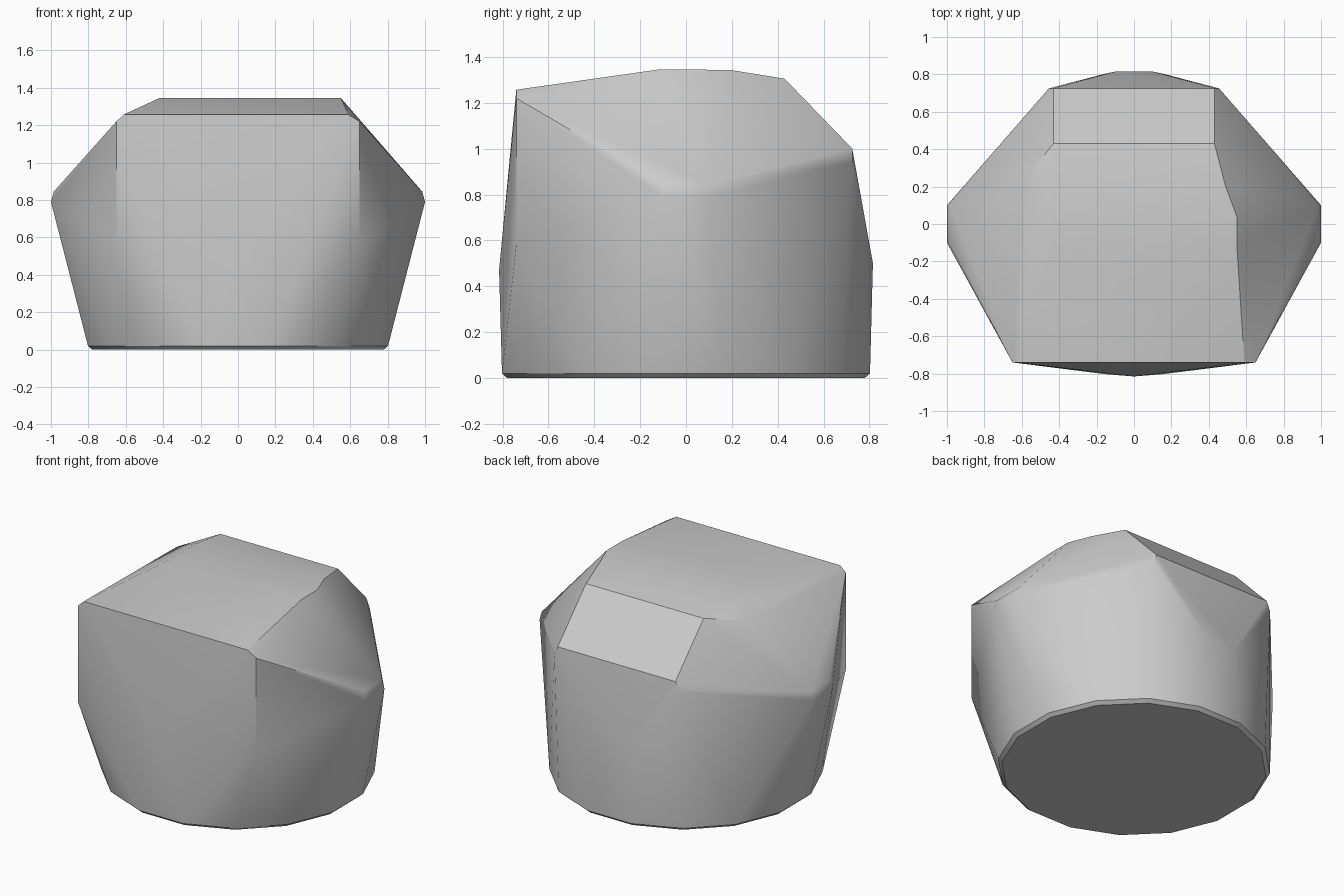
import bpy, bmesh, math

cube = bpy.data.objects.get("Cube")
if cube:
    bpy.data.objects.remove(cube, do_unlink=True)

# Single plain stone colour
stone = bpy.data.materials.new("grey_stone")
stone.use_nodes = True
grey = (0.6, 0.6, 0.6, 1)
stone.diffuse_color = grey
stone.node_tree.nodes["Principled BSDF"].inputs["Base Color"].default_value = grey


def ring(radius, z, sides=16):
    """Points of a horizontal circle."""
    steps = [2 * math.pi * (i + 0.5) / sides for i in range(sides)]
    return [(radius * math.cos(a), radius * math.sin(a), z) for a in steps]


# Round foot with a small bevel
points = ring(0.795, 0) + ring(0.818, 0.02)

# Corners shared by both sides
mirrored = [
    (0.65, -0.74, 1.22), (0.65, -0.74, 0.58),              # front upright edge
    (1.0, -0.1, 0.79), (1.0, 0.1, 0.79),                   # side point
    (0.985, -0.1, 0.845), (0.985, 0.1, 0.845),
    (0.43, 0.725, 1.0), (0.455, 0.725, 0.94),              # back slope, lower corner
    (0.43, 0.43, 1.305),                                   # back slope, upper corner
    (0.1, 0.815, 0.5),                                     # back bulge
]
for x, y, z in mirrored:
    points += [(x, y, z), (-x, y, z)]

# Front bulge
points += [(0, -0.815, 0.47)]
# Crown: crisp edge on the left, sloping shoulder on the right
points += [(0.59, -0.74, 1.257), (0.55, -0.12, 1.345), (0.55, 0.04, 1.345), (0.49, 0.2, 1.342)]
points += [(-0.61, -0.74, 1.257), (-0.6, 0.22, 1.255),
           (-0.42, -0.12, 1.345), (-0.42, 0.18, 1.342)]

# Skin the corners as one convex boulder
bm = bmesh.new()
for p in points:
    bm.verts.new(p)
hull = bmesh.ops.convex_hull(bm, input=bm.verts)
loose = {g for g in hull["geom_interior"] + hull["geom_unused"]
         if isinstance(g, bmesh.types.BMVert)}
bmesh.ops.delete(bm, geom=list(loose), context="VERTS")
bmesh.ops.dissolve_limit(bm, angle_limit=math.radians(1),
                         verts=bm.verts, edges=bm.edges)
bmesh.ops.recalc_face_normals(bm, faces=bm.faces)
mesh = bpy.data.meshes.new("boulder")
bm.to_mesh(mesh)
bm.free()
mesh.materials.append(stone)
boulder = bpy.data.objects.new("boulder", mesh)
bpy.context.collection.objects.link(boulder)

# Soft shading with crisp main edges
bpy.ops.object.select_all(action="DESELECT")
boulder.select_set(True)
bpy.context.view_layer.objects.active = boulder
bpy.ops.object.shade_smooth_by_angle(angle=math.radians(30))
